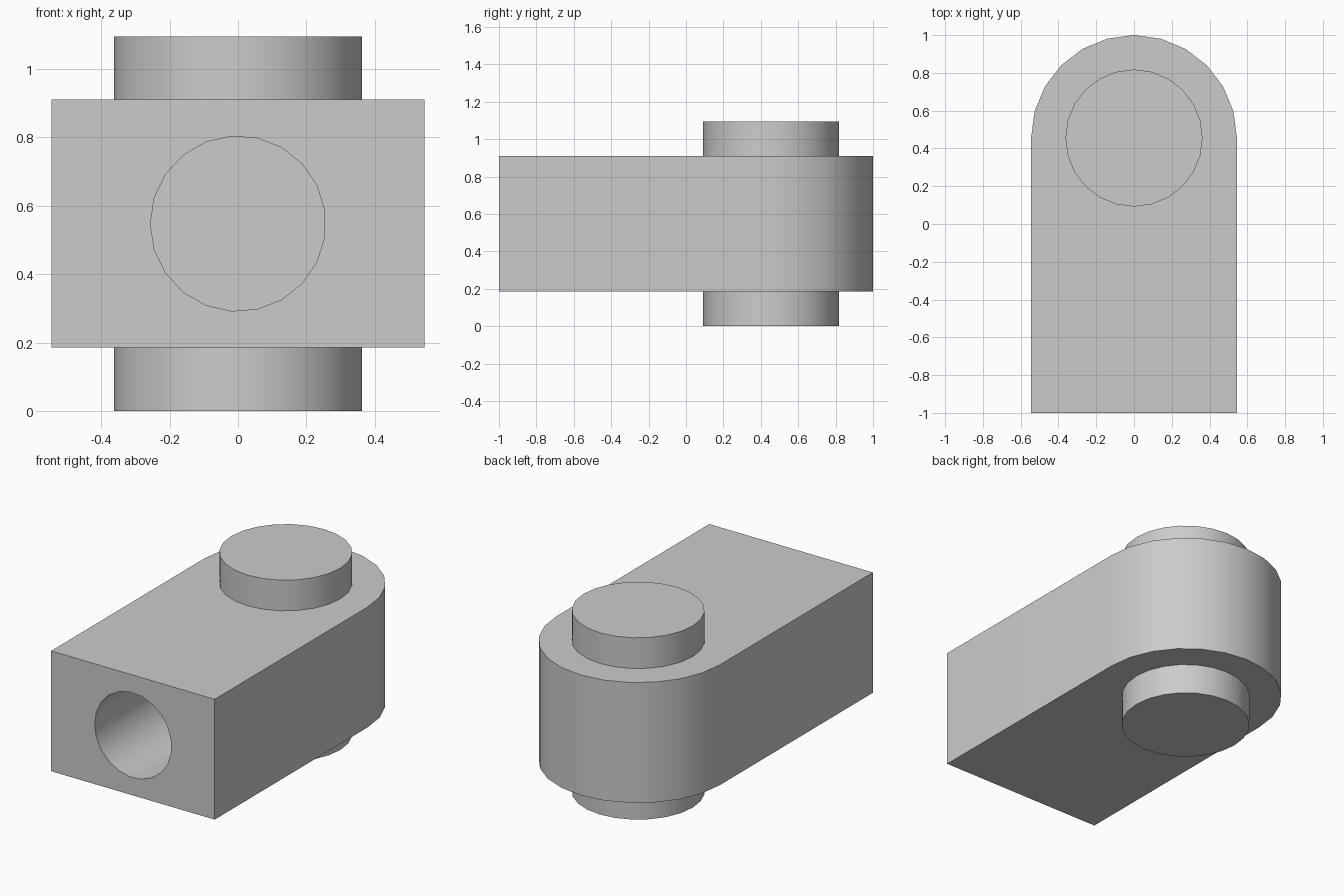
import bpy
import bmesh
from math import sin, cos, pi, radians
from mathutils import Vector

default_cube = bpy.data.objects.get("Cube")
if default_cube:
    bpy.data.objects.remove(default_cube, do_unlink=True)

HALF_WIDTH = 0.545
PIVOT_Y = 0.455
BODY_BOTTOM, BODY_TOP = 0.185, 0.91
HEIGHT = 1.095
MID_Z = HEIGHT / 2
PIN_RADIUS, HOLE_RADIUS = 0.363, 0.256
EMBED = 0.02

grey = bpy.data.materials.new("plain grey")
grey.use_nodes = True
colour = (0.6, 0.6, 0.6, 1)
grey.diffuse_color = colour
grey.node_tree.nodes["Principled BSDF"].inputs["Base Color"].default_value = colour


def prism(name, outline, direction):
    """Extrude a closed outline along a direction into a solid."""
    bm = bmesh.new()
    face = bm.faces.new([bm.verts.new(p) for p in outline])
    grown = bmesh.ops.extrude_face_region(bm, geom=[face], use_keep_orig=True)
    moved = [v for v in grown["geom"] if isinstance(v, bmesh.types.BMVert)]
    bmesh.ops.translate(bm, verts=moved, vec=Vector(direction))
    bmesh.ops.recalc_face_normals(bm, faces=bm.faces)
    mesh = bpy.data.meshes.new(name)
    bm.to_mesh(mesh)
    bm.free()
    mesh.materials.append(grey)
    obj = bpy.data.objects.new(name, mesh)
    bpy.context.collection.objects.link(obj)
    return obj


def make_active(obj):
    bpy.ops.object.select_all(action='DESELECT')
    obj.select_set(True)
    bpy.context.view_layer.objects.active = obj


def smooth(obj):
    make_active(obj)
    bpy.ops.object.shade_smooth_by_angle(angle=radians(30))


def ring(radius, count, start=0.0):
    angles = [start + 2 * pi * i / count for i in range(count)]
    return [(radius * cos(a), radius * sin(a)) for a in angles]


# Body: square at the front, half round at the back
arc = [(HALF_WIDTH * cos(pi * i / 12), PIVOT_Y + HALF_WIDTH * sin(pi * i / 12))
       for i in range(13)]
plan = [(-HALF_WIDTH, -1), (HALF_WIDTH, -1)] + arc
body = prism("body", [(x, y, BODY_BOTTOM) for x, y in plan],
             (0, 0, BODY_TOP - BODY_BOTTOM))

# Blind round hole in the front face
cutter = prism("hole_cutter",
               [(x, -1.1, MID_Z + z) for x, z in ring(HOLE_RADIUS, 21, pi)],
               (0, 1.1, 0))
cutter.hide_render = True
cut = body.modifiers.new("front_hole", 'BOOLEAN')
cut.operation = 'DIFFERENCE'
cut.solver = 'EXACT'
cut.object = cutter
make_active(body)
bpy.ops.object.modifier_apply(modifier=cut.name)
bpy.data.objects.remove(cutter, do_unlink=True)
smooth(body)

# Pivot pins above and below the rounded end
for name, low, high in (("lower_pin", 0, BODY_BOTTOM + EMBED),
                        ("upper_pin", BODY_TOP - EMBED, HEIGHT)):
    pin = prism(name, [(x, PIVOT_Y + y, low) for x, y in ring(PIN_RADIUS, 24)],
                (0, 0, high - low))
    smooth(pin)
